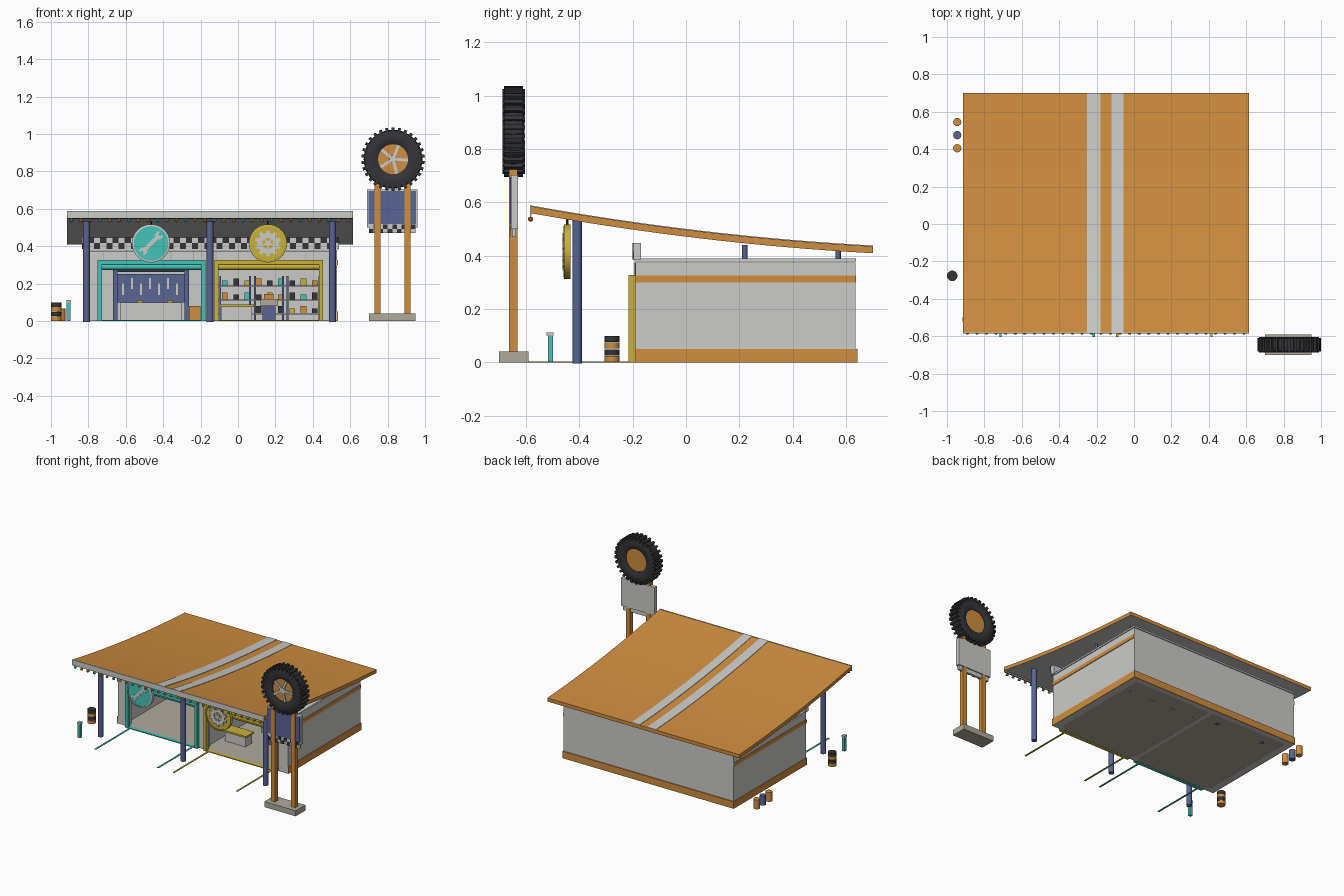
import bpy, bmesh, math
from mathutils import Matrix, Vector

cube = bpy.data.objects.get("Cube")
if cube:
    bpy.data.objects.remove(cube, do_unlink=True)


def material(name, *rgb):
    m = bpy.data.materials.new(name)
    m.use_nodes = True
    m.diffuse_color = (*rgb, 1)
    m.node_tree.nodes["Principled BSDF"].inputs["Base Color"].default_value = (*rgb, 1)
    return m


ORANGE = material("orange paint", .63, .27, .05)
LIGHT = material("light grey", .6, .6, .59)
BLACK = material("rubber black", .035, .035, .04)
BLUE = material("slate blue", .1, .13, .29)
TEAL = material("turquoise", .06, .55, .48)
YELLOW = material("mustard yellow", .6, .44, .045)
BEIGE = material("concrete beige", .44, .4, .33)


def finish(name, bm, *mats, smooth=False):
    bmesh.ops.recalc_face_normals(bm, faces=bm.faces)
    mesh = bpy.data.meshes.new(name)
    bm.to_mesh(mesh)
    bm.free()
    for m in mats:
        mesh.materials.append(m)
    if smooth:
        mesh.shade_smooth()
        mesh.set_sharp_from_angle(angle=math.radians(35))
    obj = bpy.data.objects.new(name, mesh)
    bpy.context.collection.objects.link(obj)
    return obj


def add_box(bm, x0, x1, y0, y1, z0, z1, turn=Matrix()):
    place = Matrix.Translation(((x0 + x1) / 2, (y0 + y1) / 2, (z0 + z1) / 2))
    size = Matrix.Diagonal((x1 - x0, y1 - y0, z1 - z0, 1))
    bmesh.ops.create_cube(bm, size=1, matrix=turn @ place @ size)


def boxes(name, mat, *extents):
    bm = bmesh.new()
    for e in extents:
        add_box(bm, *e)
    return finish(name, bm, mat)


def tube(name, mat, center, radius, length, axis="Z", sides=24):
    turn = {"X": Matrix.Rotation(math.pi / 2, 4, "Y"),
            "Y": Matrix.Rotation(math.pi / 2, 4, "X"), "Z": Matrix()}[axis]
    bm = bmesh.new()
    bmesh.ops.create_cone(bm, cap_ends=True, segments=sides, radius1=radius, radius2=radius,
                          depth=length, matrix=Matrix.Translation(center) @ turn)
    return finish(name, bm, mat, smooth=True)


def lathe_y(name, mat, center, profile, steps=40):
    """Spin a closed (radius, depth) profile round the y axis."""
    bm = bmesh.new()
    verts = [bm.verts.new((r, d, 0)) for r, d in profile]
    edges = [bm.edges.new((v, verts[i - 1])) for i, v in enumerate(verts)]
    bmesh.ops.spin(bm, geom=verts + edges, cent=(0, 0, 0), axis=(0, 1, 0),
                   angle=math.tau, steps=steps, use_duplicate=False)
    bmesh.ops.remove_doubles(bm, verts=bm.verts, dist=.0005)
    bmesh.ops.translate(bm, verts=bm.verts, vec=center)
    return finish(name, bm, mat, smooth=True)


def checker(name, x0, x1, y, z0, z1, columns):
    step, half = (x1 - x0) / columns, (z1 - z0) / 2
    squares = []
    for i in range(columns):
        low = z0 + half * (i % 2)
        squares.append((x0 + i * step, x0 + (i + 1) * step, y - .003, y, low, low + half))
    boxes(name, BLACK, *squares)


def spin_y(center, angle):
    return Matrix.Translation(center) @ Matrix.Rotation(angle, 4, "Y")


# Curved roof, light below and on the front edge
def roof_z(y):
    return .497 - .123 * y + .049 * y * y


def roof_sheet(name, x0, x1, y0, y1, lift, thick, *mats):
    bm = bmesh.new()
    rows = 16
    ys = [y0 + (y1 - y0) * i / rows for i in range(rows + 1)]
    ring = [(y, roof_z(y) + lift) for y in ys] + [(y, roof_z(y) + lift - thick) for y in reversed(ys)]
    a, b = ([bm.verts.new((x, y, z)) for y, z in ring] for x in (x0, x1))
    n = len(ring)
    for i in range(n):
        bm.faces.new((a[i - 1], a[i], b[i], b[i - 1]))
    for i in range(rows):
        for s in (a, b):
            bm.faces.new((s[i], s[i + 1], s[n - 2 - i], s[n - 1 - i]))
    obj = finish(name, bm, *mats)
    if len(mats) > 1:
        for p in obj.data.polygons:
            p.material_index = int(p.normal.z < -.5)


roof_sheet("roof", -.915, .615, -.58, .7, 0, .026, ORANGE, LIGHT)
for side, x0, x1 in (("right", -.25, -.18), ("left", -.12, -.055)):
    roof_sheet("roof_stripe_" + side, x0, x1, -.582, .7, .003, .006, LIGHT)
boxes("front_fascia", LIGHT, (-.915, .615, -.585, -.579, .55, .587))

# String of lights under the front edge
tube("light_string", BLACK, (-.15, -.582, .548), .002, 1.52, "X", 6)
for i in range(30):
    bm = bmesh.new()
    bmesh.ops.create_icosphere(bm, subdivisions=1, radius=.011,
                               matrix=Matrix.Translation((-.89 + i * .051, -.582, .537)))
    finish("string_bulb", bm, (TEAL, YELLOW, ORANGE)[i % 3])

# Roof columns and rear supports
for x in (-.81, -.15, .505):
    tube("roof_column", BLUE, (x, -.408, .265), .018, .54)
    for y in (.22, .57):
        tube("roof_support", BLUE, (x, y, .41), .01, .06, sides=12)

# Building shell
boxes("side_walls", LIGHT, (-.825, -.775, -.19, .635, 0, .375), (.48, .53, -.19, .635, 0, .375))
boxes("back_wall", LIGHT, (-.775, .48, .6, .635, 0, .375))
boxes("partition_wall", LIGHT, (-.165, -.135, -.19, .6, 0, .375))
boxes("front_wall", LIGHT, (-.775, -.745, -.19, -.15, 0, .375), (-.18, -.12, -.195, -.15, 0, .375),
      (.45, .48, -.19, -.15, 0, .375), (-.775, .48, -.19, -.15, .32, .375))
boxes("ceiling_cap", LIGHT, (-.828, .533, -.193, .638, .378, .39))
boxes("floor", BEIGE, (-.775, -.165, -.19, .6, .001, .006), (-.135, .48, -.19, .6, .001, .006))
boxes("base_band", ORANGE, (-.83, -.825, -.19, .642, 0, .05), (.53, .535, -.19, .642, 0, .05),
      (-.83, .535, .635, .642, 0, .05))
boxes("upper_band", ORANGE, (-.83, -.825, -.19, .637, .3, .326), (.53, .535, -.19, .637, .3, .326))
boxes("parapet", LIGHT, (-.835, .54, -.197, -.168, .385, .447))
checker("parapet_checker", -.835, .54, -.197, .385, .447, 42)
boxes("wall_joints", BEIGE, *[(x, x + .004, -.192, -.19, .326, .375)
                              for x in [-.72 + .12 * i for i in range(10)]])

# Garage bay frames with rolled doors and ground guide lines
for side, mat, x0, x1 in (("right", TEAL, -.75, -.175), ("left", YELLOW, -.125, .455)):
    y0, y1 = -.215, -.188
    boxes("bay_frame_" + side, mat, (x0, x0 + .022, y0, y1, 0, .327), (x1 - .022, x1, y0, y1, 0, .327),
          (x0, x1, y0, y1, .303, .327), (x0, x1, y0, y1, 0, .006))
    tube("rolled_door_" + side, mat, ((x0 + x1) / 2, -.175, .29), .017, x1 - x0 - .04, "X", 16)
    boxes("guide_lines_" + side, mat, *[(x - .006, x + .006, -.605, y0, 0, .004)
                                        for x in (x0 + .036, x1 - .04)])

# Round hanging signs
for side, mat, x in (("right", TEAL, -.465), ("left", YELLOW, .16)):
    c = Vector((x, -.445, .415))
    tube("sign_disc_" + side, mat, c, .095, .018, "Y", 32)
    lathe_y("sign_rim_" + side, LIGHT if mat is TEAL else YELLOW, c,
            [(.092, -.014), (.102, -.012), (.102, .012), (.092, .012)])
    tube("sign_hanger_" + side, BLACK, c + Vector((0, 0, .105)), .004, .03, sides=8)

bm = bmesh.new()
turn = spin_y((-.465, -.457, .415), math.radians(45))
add_box(bm, -.01, .01, -.004, .004, -.05, .05, turn)
for s in (-1, 1):
    add_box(bm, -.02, .02, -.004, .004, min(s * .045, s * .06), max(s * .045, s * .06), turn)
    for x in (-.02, .009):
        add_box(bm, x, x + .011, -.004, .004, min(s * .058, s * .074), max(s * .058, s * .074), turn)
finish("wrench_emblem", bm, LIGHT)

gear = Vector((.16, -.458, .415))
lathe_y("gear_ring", LIGHT, gear, [(.03, -.004), (.056, -.004), (.056, .004), (.03, .004)])
tube("gear_hub", LIGHT, gear, .014, .008, "Y", 16)
bm = bmesh.new()
for i in range(10):
    turn = spin_y(gear, math.tau * i / 10)
    add_box(bm, -.009, .009, -.004, .004, .05, .07, turn)
    if i % 2:
        add_box(bm, -.004, .004, -.003, .003, .01, .034, turn)
finish("gear_teeth", bm, LIGHT)

# Right bay: lift posts, tool board, box
boxes("lift_frame", BLUE, (-.667, -.643, .5, .53, 0, .27), (-.287, -.263, .5, .53, 0, .27))
boxes("lift_beam", BLACK, (-.667, -.263, .505, .525, .262, .274))
boxes("tool_board", BLUE, (-.643, -.287, .58, .6, .1, .25))
boxes("hanging_tools", LIGHT, *[(x, x + .01, .572, .58, .14 + .03 * (i % 2), .2 + .03 * (i % 2))
                                for i, x in enumerate([-.62 + .048 * k for k in range(7)])])
boxes("work_bench", LIGHT, (-.63, -.3, .53, .6, .006, .098))
boxes("bench_tools", YELLOW, (-.54, -.51, .54, .57, .098, .11), (-.38, -.35, .54, .57, .098, .11))
boxes("storage_crate", ORANGE, (-.262, -.2, .4, .47, .006, .08))

# Left bay: shelving with stock, counter, till stand
boxes("shelf_boards", LIGHT, *[(-.11, .45, .48, .6, z, z + .008) for z in (.035, .108, .183)])
boxes("shelf_posts", BLUE, *[(x, x + .01, .475, .485, 0, .24) for x in (-.1, .06, .085, .235, .26, .43)])
stock = (BLACK, YELLOW, ORANGE, BLACK, TEAL)
for row, z in enumerate((.043, .116, .191)):
    for i in range(9):
        x, tall = -.085 + i * .06, .025 + .012 * ((i + row) % 2)
        boxes("shelf_stock", stock[(i + 2 * row) % 5], (x, x + .03, .5, .54, z, z + tall))
boxes("counter", LIGHT, (-.09, .075, -.02, .05, .006, .075))
boxes("counter_top", YELLOW, (-.1, .085, -.03, .06, .075, .087))
boxes("till_stand", BLUE, (.13, .2, .1, .16, .006, .08))
boxes("till_stand_top", BEIGE, (.12, .21, .09, .17, .08, .118))
boxes("till", ORANGE, (.14, .19, .11, .15, .118, .145))

# Yard items on the right
for i in range(4):
    tube("stacked_tyre", (ORANGE, BLACK)[i % 2], (-.972, -.277, .0125 + .025 * i), .028, .023, sides=20)
for y, mat in ((.405, ORANGE), (.475, BLUE), (.545, ORANGE)):
    tube("oil_drum", mat, (-.945, y, .034), .022, .068, sides=16)
boxes("air_pump", TEAL, (-.916, -.895, -.518, -.498, 0, .1))
boxes("air_pump_head", LIGHT, (-.918, -.893, -.522, -.496, .1, .112))

# Roadside sign
boxes("sign_base", BEIGE, (.7, .95, -.7, -.59, 0, .04))
boxes("sign_posts", ORANGE, *[(x - .016, x + .016, -.664, -.631, .04, .74) for x in (.745, .905)])
boxes("sign_panel", LIGHT, (.69, .96, -.655, -.629, .5, .702), (.7, .95, -.652, -.637, .47, .5))
boxes("sign_panel_face", BLUE, (.698, .952, -.659, -.655, .518, .694))
checker("sign_checker", .7, .95, -.655, .47, .515, 10)

# Big tyre on top
hub = Vector((.829, -.646, .865))
lathe_y("big_tyre", BLACK, hub, [(.08, -.03), (.1, -.04), (.135, -.041), (.152, -.034), (.157, 0),
                                 (.152, .034), (.135, .041), (.1, .04), (.08, .03)])
bm = bmesh.new()
for i in range(30):
    turn = spin_y(hub, math.tau * i / 30)
    add_box(bm, -.008, .008, -.036, .036, .148, .17, turn)
    for y in (-.042, .034):
        add_box(bm, -.007, .007, y, y + .008, .132, .16, turn)
finish("tyre_treads", bm, BLACK)
tube("wheel_disc", ORANGE, hub, .084, .052, "Y", 32)
tube("wheel_cap", LIGHT, hub - Vector((0, .03, 0)), .02, .012, "Y", 20)
bm = bmesh.new()
for i in range(5):
    add_box(bm, -.008, .008, -.034, -.024, .01, .08, spin_y(hub, math.tau * (i + .3) / 5))
finish("wheel_spokes", bm, LIGHT)
